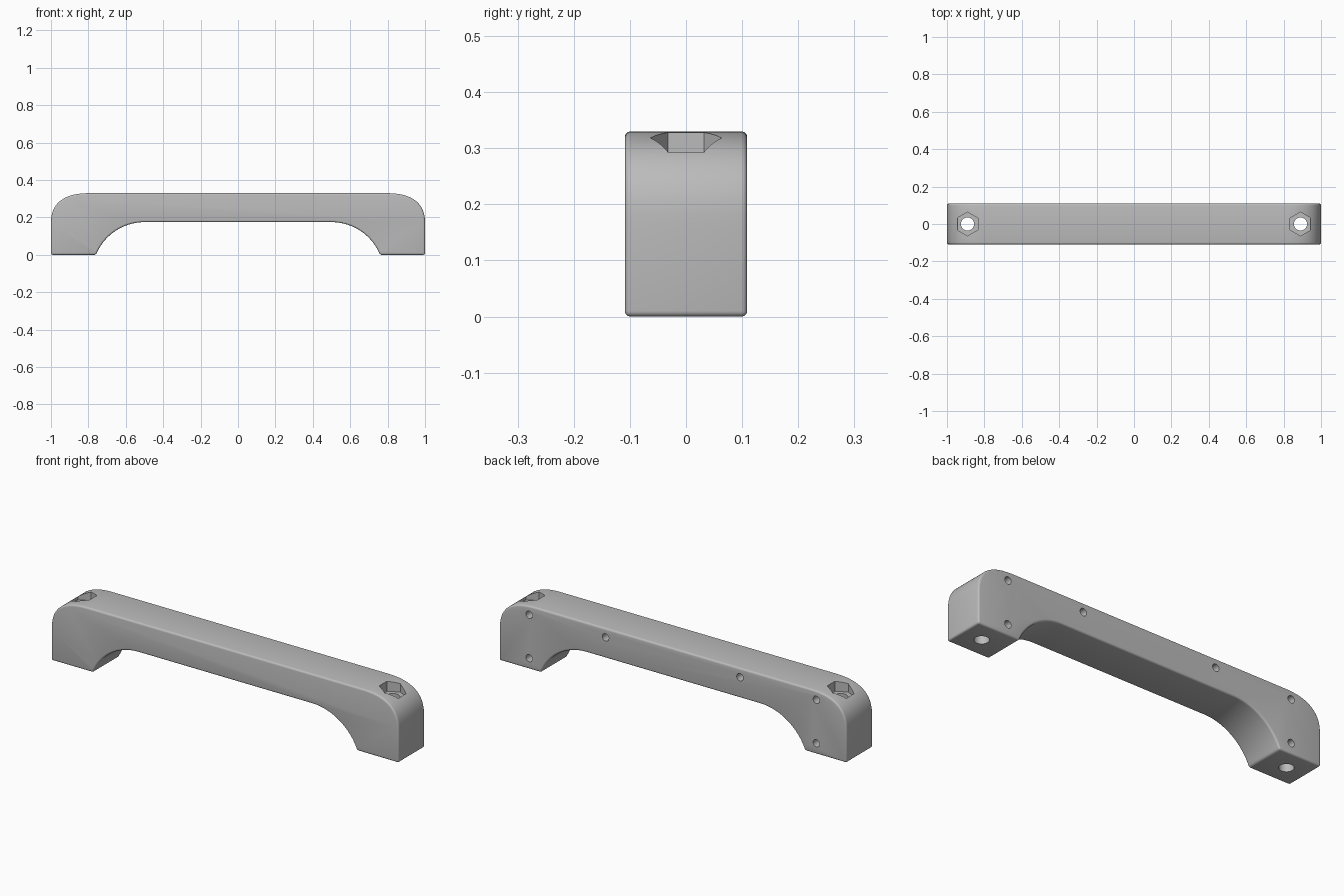
import bpy, bmesh, math
from mathutils import Matrix

cube = bpy.data.objects.get("Cube")
if cube:
    bpy.data.objects.remove(cube, do_unlink=True)

HALF_WIDTH, HEIGHT = 0.109, 0.33
BOLT_X = 0.89

grey = bpy.data.materials.new("light grey")
grey.use_nodes = True
grey.diffuse_color = (0.5, 0.5, 0.5, 1)
grey.node_tree.nodes["Principled BSDF"].inputs["Base Color"].default_value = (0.5, 0.5, 0.5, 1)


def add_object(name, bm):
    bmesh.ops.recalc_face_normals(bm, faces=bm.faces[:])
    mesh = bpy.data.meshes.new(name)
    bm.to_mesh(mesh)
    bm.free()
    mesh.materials.append(grey)
    obj = bpy.data.objects.new(name, mesh)
    bpy.context.collection.objects.link(obj)
    return obj


def half_profile():
    """Right half outline, from the arch top, round the foot, to the handle top."""
    pts = []
    # circular underside arch
    radius, end = 0.28, math.asin(0.26 / 0.28)
    for i in range(17):
        a = end * i / 16
        pts.append((0.5 + radius * math.sin(a), max(0, 0.175 - radius + radius * math.cos(a))))
    pts.append((1.0, 0.0))
    # squarish rounded shoulder
    for i in range(25):
        a = math.pi / 2 * i / 24
        c, s = max(0, math.cos(a)), math.sin(a)
        pts.append((0.78 + 0.22 * c ** 0.77, 0.16 + (HEIGHT - 0.16) * s ** 0.77))
    return pts


# Handle body: extruded outline with softened edges
right = half_profile()
outline = right + [(-x, z) for x, z in reversed(right)]
bm = bmesh.new()
face = bm.faces.new([bm.verts.new((x, -HALF_WIDTH, z)) for x, z in outline])
ext = bmesh.ops.extrude_face_region(bm, geom=[face])
moved = [v for v in ext["geom"] if isinstance(v, bmesh.types.BMVert)]
bmesh.ops.translate(bm, verts=moved, vec=(0, 2 * HALF_WIDTH, 0))
handle = add_object("pull_handle", bm)

bevel = handle.modifiers.new("soft edges", 'BEVEL')
bevel.width = 0.01
bevel.segments = 4
bevel.limit_method = 'ANGLE'
bevel.angle_limit = math.radians(35)
bevel.use_clamp_overlap = False

cutters = []


def cutter(name, sides, radius, depth, matrix):
    bm = bmesh.new()
    bmesh.ops.create_cone(bm, cap_ends=True, segments=sides, radius1=radius,
                          radius2=radius, depth=depth, matrix=matrix)
    obj = add_object(name, bm)
    obj.hide_render = True
    cutters.append(obj)


along_y = Matrix.Rotation(math.pi / 2, 4, 'X')
for side in (-1, 1):
    # bolt hole and hexagonal nut pocket
    cutter("bolt_hole", 40, 0.035, 1, Matrix.Translation((side * BOLT_X, 0, 0.2)))
    cutter("nut_pocket", 6, 0.0635, 0.2, Matrix.Translation((side * BOLT_X, 0, 0.375)))
    # blind pin holes in the back face
    for x, z in ((0.827, 0.057), (0.827, 0.283), (0.387, 0.283)):
        cutter("pin_hole", 24, 0.019, 0.12,
               Matrix.Translation((side * x, HALF_WIDTH, z)) @ along_y)

for obj in cutters:
    cut = handle.modifiers.new(obj.name, 'BOOLEAN')
    cut.operation = 'DIFFERENCE'
    cut.solver = 'EXACT'
    cut.object = obj

# Apply everything, then shade smooth with crisp edges
bpy.context.view_layer.update()
evaluated = handle.evaluated_get(bpy.context.evaluated_depsgraph_get())
final = bpy.data.meshes.new_from_object(evaluated)
handle.modifiers.clear()
handle.data = final
for obj in cutters:
    bpy.data.objects.remove(obj, do_unlink=True)

bpy.ops.object.select_all(action='DESELECT')
handle.select_set(True)
bpy.context.view_layer.objects.active = handle
bpy.ops.object.shade_smooth_by_angle(angle=math.radians(30))
